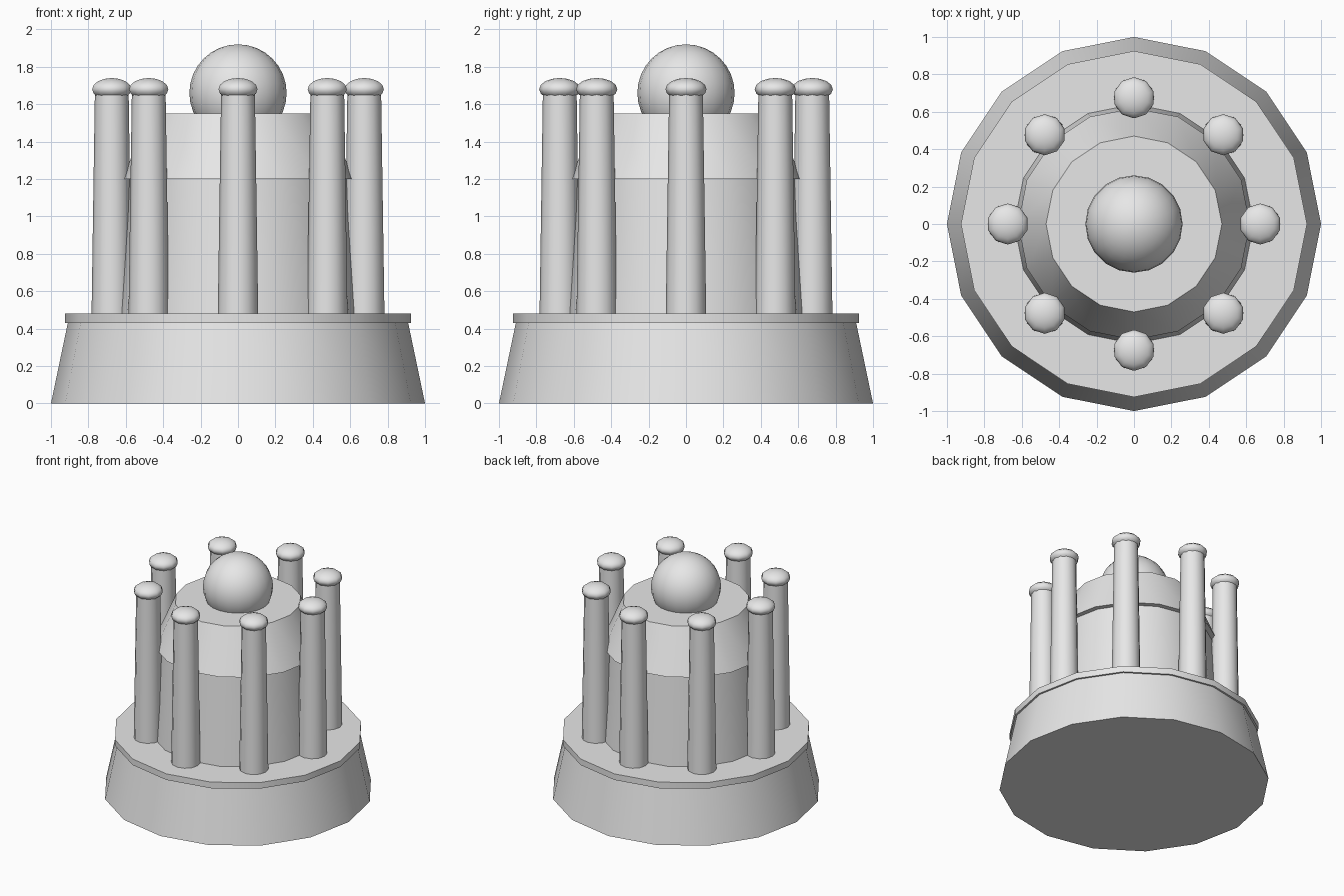
import bpy
from math import cos, sin, radians, pi

if "Cube" in bpy.data.objects:
    bpy.data.objects.remove(bpy.data.objects["Cube"], do_unlink=True)

stone = bpy.data.materials.new("pale_grey_stone")
stone.use_nodes = True
stone.diffuse_color = (0.8, 0.8, 0.8, 1)
stone.node_tree.nodes["Principled BSDF"].inputs["Base Color"].default_value = (0.8, 0.8, 0.8, 1)


def finish(name):
    """Name, colour and smooth the active object."""
    ob = bpy.context.object
    ob.name = name
    ob.data.materials.append(stone)
    bpy.ops.object.shade_smooth_by_angle(angle=radians(40))
    return ob


def frustum(name, sides, r_low, r_high, z_low, z_high, x=0, y=0):
    bpy.ops.mesh.primitive_cone_add(
        vertices=sides, radius1=r_low, radius2=r_high, depth=z_high - z_low,
        location=(x, y, (z_low + z_high) / 2))
    return finish(name)


def ball(name, segments, rings, radius, height, x, y, z):
    bpy.ops.mesh.primitive_uv_sphere_add(
        segments=segments, ring_count=rings, radius=1, location=(x, y, z))
    bpy.context.object.scale = (radius, radius, height)
    return finish(name)


# Stepped base
frustum("base", 16, 1.0, 0.91, 0, 0.43)
frustum("base_slab", 16, 0.925, 0.925, 0.43, 0.48)

# Central drum with its flared upper collar and crowning ball
frustum("drum", 16, 0.64, 0.58, 0.48, 1.21)
frustum("collar", 16, 0.62, 0.47, 1.2, 1.55)
ball("crown_ball", 20, 16, 0.26, 0.26, 0, 0, 1.66)

# Ring of tapered pillars with flattened caps
for i in range(8):
    x, y = 0.675 * cos(i * pi / 4), 0.675 * sin(i * pi / 4)
    frustum(f"pillar_{i + 1}", 12, 0.108, 0.09, 0.48, 1.68, x, y)
    ball(f"pillar_cap_{i + 1}", 10, 8, 0.11, 0.06, x, y, 1.68)
